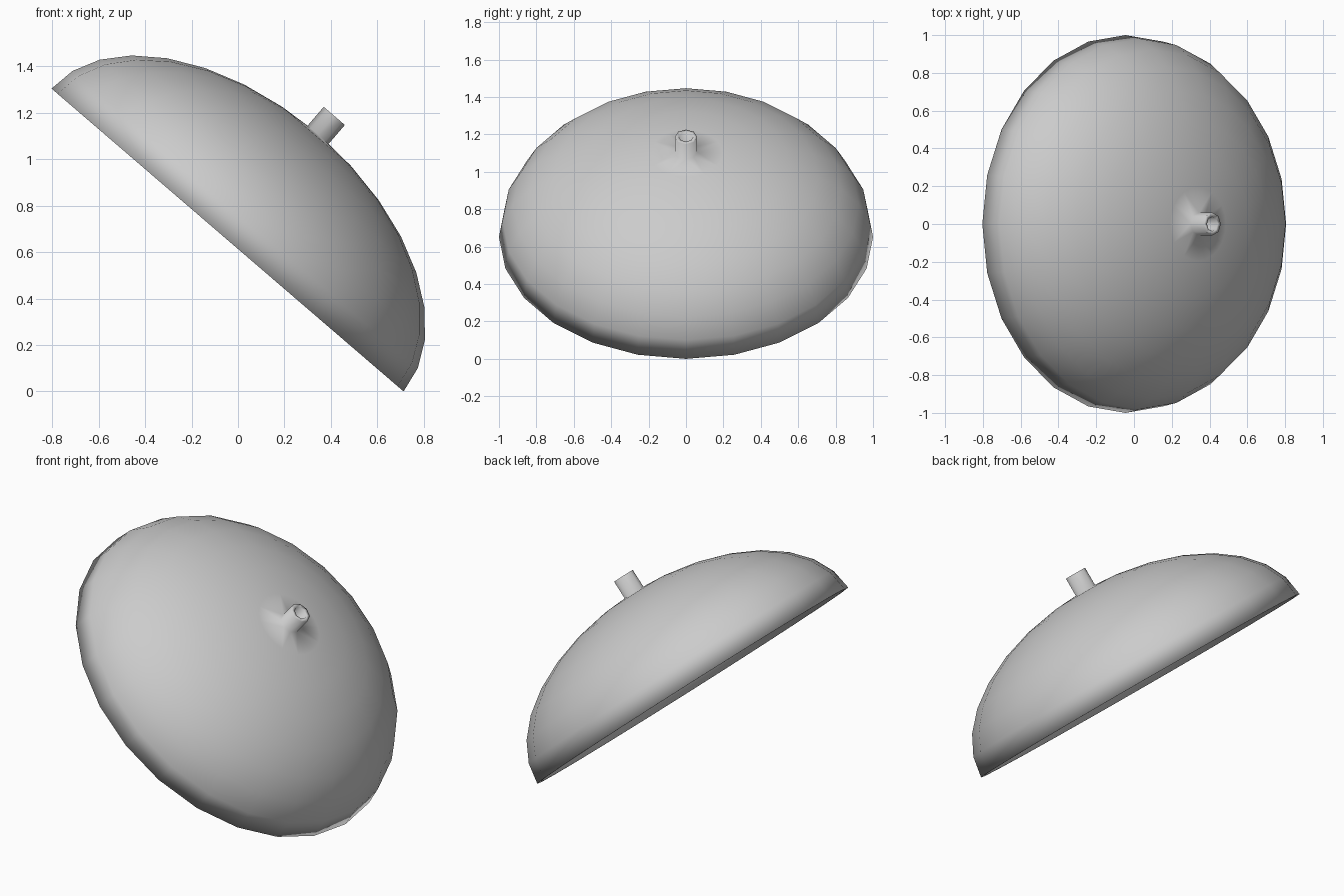
import bpy, bmesh, math
from mathutils import Matrix

cube = bpy.data.objects.get("Cube")
if cube:
    bpy.data.objects.remove(cube, do_unlink=True)

grey = bpy.data.materials.new("plain_grey")
grey.use_nodes = True
colour = (0.6, 0.6, 0.6, 1)
grey.diffuse_color = colour
grey.node_tree.nodes["Principled BSDF"].inputs["Base Color"].default_value = colour

SIDES, RINGS, DEPTH, WALL = 24, 8, 0.6, 0.02
STUB_SIDES = 8
bm = bmesh.new()


def ring(radius, height, sides=SIDES):
    """Closed loop of vertices around the dish axis."""
    return [bm.verts.new((radius * math.cos(math.tau * i / sides),
                          radius * math.sin(math.tau * i / sides), height))
            for i in range(sides)]


def skin(a, b):
    """Quads between two rings of equal count."""
    n = len(a)
    return [bm.faces.new((a[i], a[(i + 1) % n], b[(i + 1) % n], b[i])) for i in range(n)]


def loop_edges(loop):
    n = len(loop)
    return [bm.edges.get((loop[i], loop[(i + 1) % n])) or
            bm.edges.new((loop[i], loop[(i + 1) % n])) for i in range(n)]


def dome(scale):
    """Half-ellipsoid rings from the rim to just below the crown."""
    rings = []
    for k in range(RINGS):
        t = math.pi / 2 * k / RINGS
        rings.append(ring(scale * math.cos(t), (DEPTH - 1 + scale) * math.sin(t)))
    for a, b in zip(rings, rings[1:]):
        skin(a, b)
    return rings


# Outer and inner shells joined by a thin rim
outer = dome(1.0)
inner = dome(1.0 - WALL)
skin(outer[0], inner[0])
crown = bm.verts.new((0, 0, DEPTH - WALL))
last = inner[-1]
for i in range(SIDES):
    bm.faces.new((last[i], last[(i + 1) % SIDES], crown))

# Hollow mounting stub growing out of the crown
stub = [ring(r, h, STUB_SIDES) for r, h in
        ((0.06, 0.598), (0.06, 0.705), (0.038, 0.705), (0.038, 0.61))]
for a, b in zip(stub, stub[1:]):
    skin(a, b)
bm.faces.new(stub[-1])
bmesh.ops.bridge_loops(bm, edges=loop_edges(outer[-1]) + loop_edges(stub[0]))

bmesh.ops.recalc_face_normals(bm, faces=bm.faces)

# Tilt the dish and set its lowest rim point on the ground
tilt = Matrix.Rotation(math.radians(40.7), 4, "Y")
bm.transform(Matrix.Translation((-0.045, 0, 0.652)) @ tilt)

mesh = bpy.data.meshes.new("dish")
bm.to_mesh(mesh)
bm.free()
mesh.materials.append(grey)
for p in mesh.polygons:
    p.use_smooth = True
bpy.context.collection.objects.link(bpy.data.objects.new("dish", mesh))
